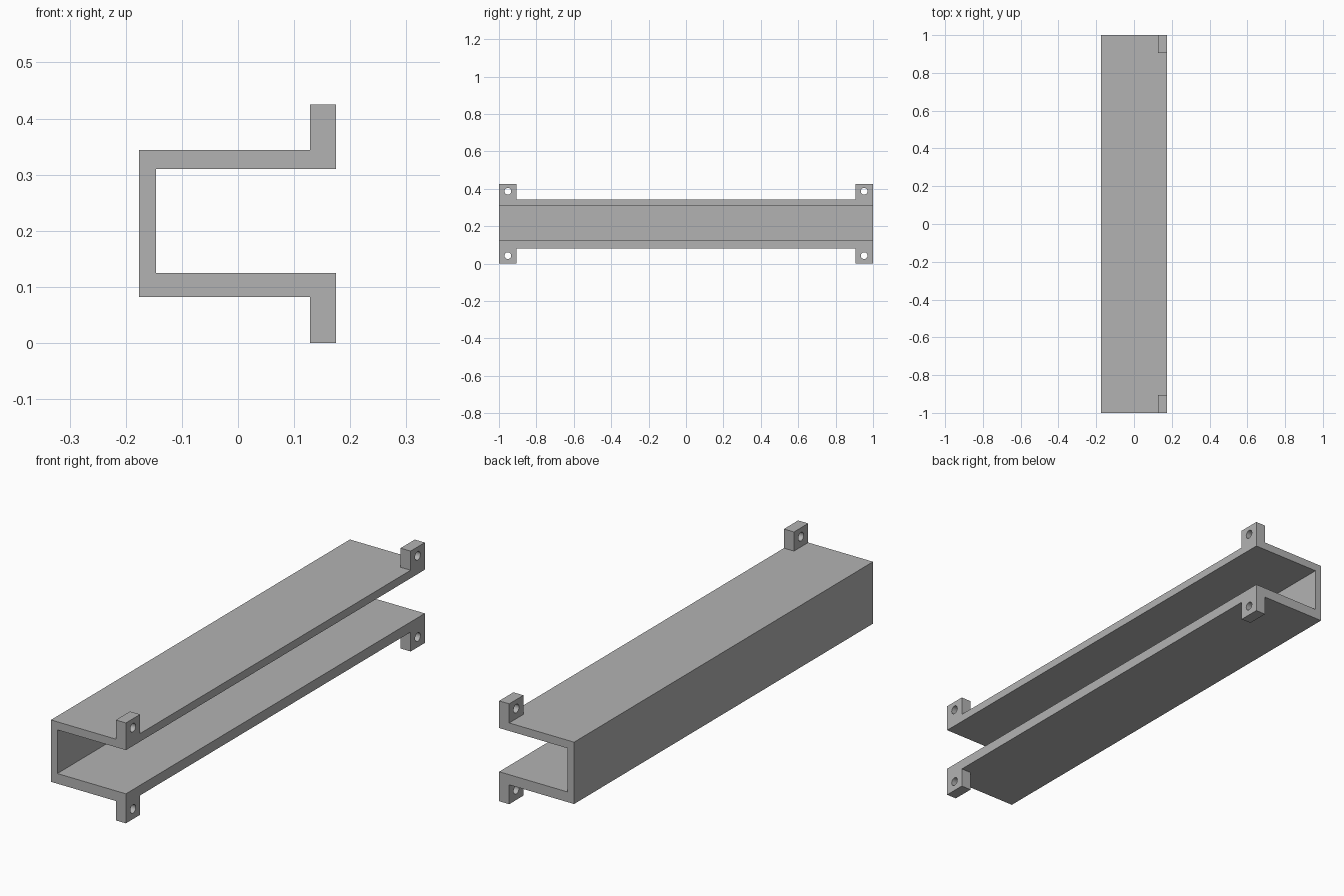
import bpy
import bmesh
from math import cos, sin, tau
from mathutils import Vector

if "Cube" in bpy.data.objects:
    bpy.data.objects.remove(bpy.data.objects["Cube"], do_unlink=True)

grey = bpy.data.materials.new("light grey")
grey.use_nodes = True
grey.diffuse_color = (0.45, 0.45, 0.45, 1)
grey.node_tree.nodes["Principled BSDF"].inputs["Base Color"].default_value = grey.diffuse_color

X_BACK, X_TAB, X_OPEN = -0.176, 0.128, 0.175
Z_LOW, Z_HIGH, HEIGHT = 0.082, 0.344, 0.425
TAB_LENGTH, HOLE_RADIUS, HOLE_SIDES = 0.095, 0.018, 32


def extruded(name, loops, depth):
    """Fill flat outlines (the later ones are holes) and extrude them into a solid."""
    bm = bmesh.new()
    for loop in loops:
        verts = [bm.verts.new(p) for p in loop]
        for a, b in zip(verts, verts[1:] + verts[:1]):
            bm.edges.new((a, b))
    bmesh.ops.triangle_fill(bm, edges=bm.edges[:], use_beauty=True)
    result = bmesh.ops.extrude_face_region(bm, geom=bm.faces[:], use_keep_orig=True)
    moved = [v for v in result["geom"] if isinstance(v, bmesh.types.BMVert)]
    bmesh.ops.translate(bm, verts=moved, vec=Vector(depth))
    bmesh.ops.recalc_face_normals(bm, faces=bm.faces[:])
    bmesh.ops.dissolve_limit(bm, angle_limit=0.01, verts=bm.verts[:], edges=bm.edges[:])
    mesh = bpy.data.meshes.new(name)
    bm.to_mesh(mesh)
    bm.free()
    mesh.materials.append(grey)
    obj = bpy.data.objects.new(name, mesh)
    bpy.context.collection.objects.link(obj)
    return obj


# Long channel, open towards +x
profile = [(X_BACK, Z_LOW), (X_OPEN, Z_LOW), (X_OPEN, 0.125), (-0.146, 0.125),
           (-0.146, 0.31), (X_OPEN, 0.31), (X_OPEN, Z_HIGH), (X_BACK, Z_HIGH)]
extruded("channel", [[(x, -1, z) for x, z in profile]], (0, 2, 0))

# Four mounting tabs with round screw holes
for level, z0, z1, hole_z in (("lower", 0, Z_LOW, 0.043), ("upper", Z_HIGH, HEIGHT, 0.387)):
    for end, side in (("front", -1), ("back", 1)):
        inner = side * (1 - TAB_LENGTH)
        hole_y = side * (1 - TAB_LENGTH / 2)
        outline = [(X_TAB, side, z0), (X_TAB, inner, z0), (X_TAB, inner, z1), (X_TAB, side, z1)]
        angles = [tau * i / HOLE_SIDES for i in range(HOLE_SIDES)]
        hole = [(X_TAB, hole_y + HOLE_RADIUS * cos(a), hole_z + HOLE_RADIUS * sin(a))
                for a in angles]
        tab = extruded(f"{end}_{level}_tab", [outline, hole], (X_OPEN - X_TAB, 0, 0))

        # Smooth only the hole walls, keeping the block edges sharp
        bpy.ops.object.select_all(action="DESELECT")
        tab.select_set(True)
        bpy.context.view_layer.objects.active = tab
        bpy.ops.object.shade_smooth_by_angle(angle=0.5)
